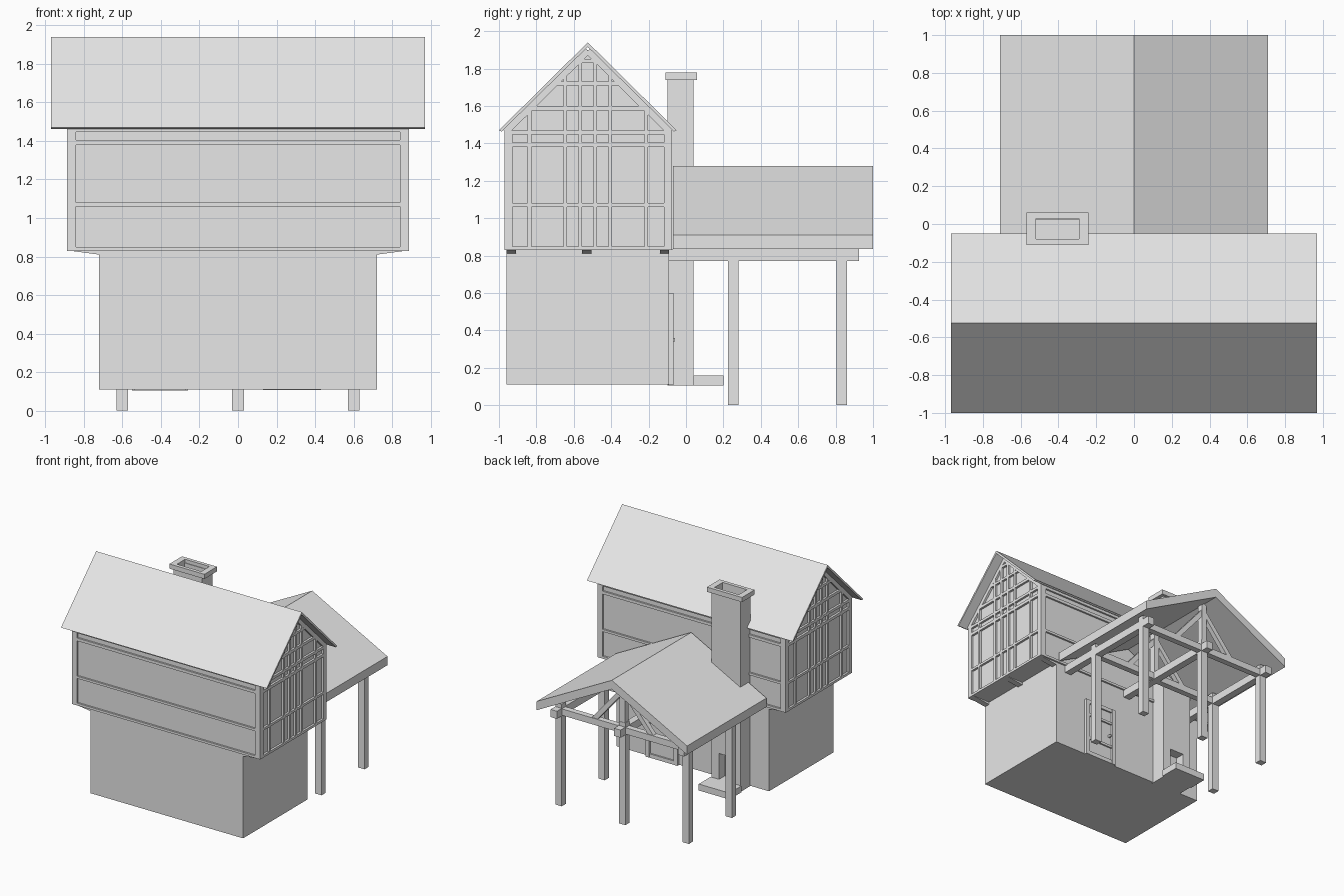
import bpy
import math
from mathutils import Vector

cube = bpy.data.objects.get("Cube")
if cube:
    bpy.data.objects.remove(cube, do_unlink=True)

grey = bpy.data.materials.new("plain_grey")
grey.use_nodes = True
grey.diffuse_color = (0.8, 0.8, 0.8, 1)
grey.node_tree.nodes["Principled BSDF"].inputs["Base Color"].default_value = (0.8, 0.8, 0.8, 1)


def add_mesh(name, verts, faces):
    mesh = bpy.data.meshes.new(name)
    mesh.from_pydata(verts, [], faces)
    mesh.materials.append(grey)
    obj = bpy.data.objects.new(name, mesh)
    bpy.context.collection.objects.link(obj)
    return obj


def extrude(name, profile, axis, lo, hi):
    """Extrude a 2D profile along x (profile is y, z) or y (profile is x, z)."""
    def place(p, t):
        return (t, p[0], p[1]) if axis == "x" else (p[0], t, p[1])
    n = len(profile)
    verts = [place(p, t) for t in (lo, hi) for p in profile]
    faces = [tuple(range(n)), tuple(range(2 * n - 1, n - 1, -1))]
    faces += [(i, i + n, (i + 1) % n + n, (i + 1) % n) for i in range(n)]
    obj = add_mesh(name, verts, faces)
    # Make every normal point outwards
    import bmesh
    bm = bmesh.new()
    bm.from_mesh(obj.data)
    bmesh.ops.recalc_face_normals(bm, faces=bm.faces)
    bm.to_mesh(obj.data)
    bm.free()
    return obj


def box(name, x, y, z):
    return extrude(name, [(y[0], z[0]), (y[1], z[0]), (y[1], z[1]), (y[0], z[1])], "x", *x)


def cut(target, x, y, z):
    cutter = box(target.name + "_cutter", x, y, z)
    cutter.hide_render = True
    cutter.hide_set(True)
    mod = target.modifiers.new("opening", "BOOLEAN")
    mod.operation = "DIFFERENCE"
    mod.solver = "EXACT"
    mod.object = cutter
    cutter.display_type = "WIRE"
    bpy.context.view_layer.objects.active = target
    bpy.context.view_layer.update()
    bpy.ops.object.modifier_apply(modifier=mod.name)
    bpy.data.objects.remove(cutter, do_unlink=True)


def bar(name, a, b, width, axis, lo, hi):
    """Sloping timber between two profile points."""
    a, b = Vector(a), Vector(b)
    d = (b - a).normalized() * width / 2
    side = Vector((-d.y, d.x))
    return extrude(name, [a + side, a - side, b - side, b + side], axis, lo, hi)


# Main body
MID, FRONT, BACK = -0.525, -0.97, -0.075
box("ground_floor", (-0.72, 0.72), (-0.96, -0.09), (0.11, 0.83))
extrude("upper_floor", [(FRONT + 0.015, 0.83), (BACK - 0.015, 0.83), (BACK - 0.015, 1.46),
                        (MID, 1.90), (FRONT + 0.015, 1.46)], "x", -0.87, 0.87)

# Main roof: two thin sloping slabs
extrude("main_roof", [(-1.0, 1.47), (MID, 1.94), (-0.05, 1.47), (-0.064, 1.463),
                      (MID, 1.916), (-0.986, 1.463)], "x", -0.97, 0.97)

# Long wall timbers
RAILS = [(0.83, 0.85), (1.06, 1.08), (1.38, 1.405), (1.447, 1.47)]
for label, y in (("front", (FRONT, FRONT + 0.025)), ("back", (BACK - 0.025, BACK))):
    for z in RAILS:
        box(label + "_rail", (-0.885, 0.885), y, z)

# Gable timbers, corner posts and floor brackets on both ends
for s in (-1, 1):
    x = sorted((s * 0.86, s * 0.888))
    for y in ((FRONT, FRONT + 0.043), (BACK - 0.043, BACK)):
        box("corner_post", sorted((s * 0.84, s * 0.888)), y, (0.83, 1.47))
    for z in RAILS + [(1.576, 1.60), (1.71, 1.73), (1.83, 1.85)]:
        half = min(0.445, 1.915 - z[1])
        box("gable_rail", x, (MID - half, MID + half), z)
    for offset in (0.04, 0.12, 0.312):
        for t in (-1, 1):
            y = MID + t * offset
            box("gable_stud", x, (y - 0.01, y + 0.01), (0.83, 1.905 - offset))
    for t in (-1, 1):
        bar("gable_rafter", (MID + t * 0.44, 1.46), (MID, 1.895), 0.035, "x", *x)
    for y in (-0.96, -0.555, -0.14):
        extrude("floor_bracket", [(s * 0.70, 0.81), (s * 0.72, 0.81), (s * 0.885, 0.832),
                                  (s * 0.70, 0.832)], "y", y, y + 0.05)

# Chimney with open flue, hearth opening and cap
stack = box("chimney", (-0.54, -0.27), (-0.10, 0.04), (0.105, 1.75))
cut(stack, (-0.47, -0.34), (-0.04, 0.1), (0.16, 0.38))
cut(stack, (-0.52, -0.29), (-0.08, 0.025), (1.65, 1.9))
cap = box("chimney_cap", (-0.57, -0.24), (-0.11, 0.06), (1.74, 1.78))
cut(cap, (-0.52, -0.29), (-0.08, 0.03), (1.6, 1.9))
box("hearth", (-0.55, -0.26), (0.04, 0.20), (0.105, 0.16))

# Back door: frame, rails and leaf
box("door_leaf", (0.14, 0.42), (-0.092, -0.083), (0.11, 0.59))
for x in ((0.13, 0.165), (0.395, 0.43)):
    box("door_jamb", x, (-0.095, -0.068), (0.107, 0.60))
for z in ((0.107, 0.14), (0.25, 0.27), (0.46, 0.48), (0.57, 0.60)):
    box("door_rail", (0.13, 0.43), (-0.095, -0.07), z)
box("door_handle", (0.18, 0.195), (-0.09, -0.06), (0.34, 0.36))

# Porch roof
extrude("porch_roof", [(-0.71, 0.835), (-0.71, 0.91), (0, 1.28), (0.71, 0.91),
                       (0.71, 0.835), (0, 1.205)], "y", -0.07, 1.0)

# Porch frame: posts, long beams and two trusses
for px in (-0.6, 0, 0.6):
    box("porch_beam", (px - 0.03, px + 0.03), (-0.09, 0.925), (0.77, 0.835))
    for py in (0.253, 0.833):
        if px or py > 0.5:
            box("porch_post", (px - 0.03, px + 0.03), (py - 0.028, py + 0.028), (0, 0.87))
for py in (0.253, 0.833):
    y = (py - 0.025, py + 0.025)
    box("cross_beam", (-0.62, 0.62), y, (0.775, 0.83))
    box("king_post", (-0.025, 0.025), y, (0.8, 1.22))
    for t in (-1, 1):
        bar("truss_brace", (t * 0.28, 0.81), (t * 0.01, 1.13), 0.04, "y", py - 0.02, py + 0.02)
